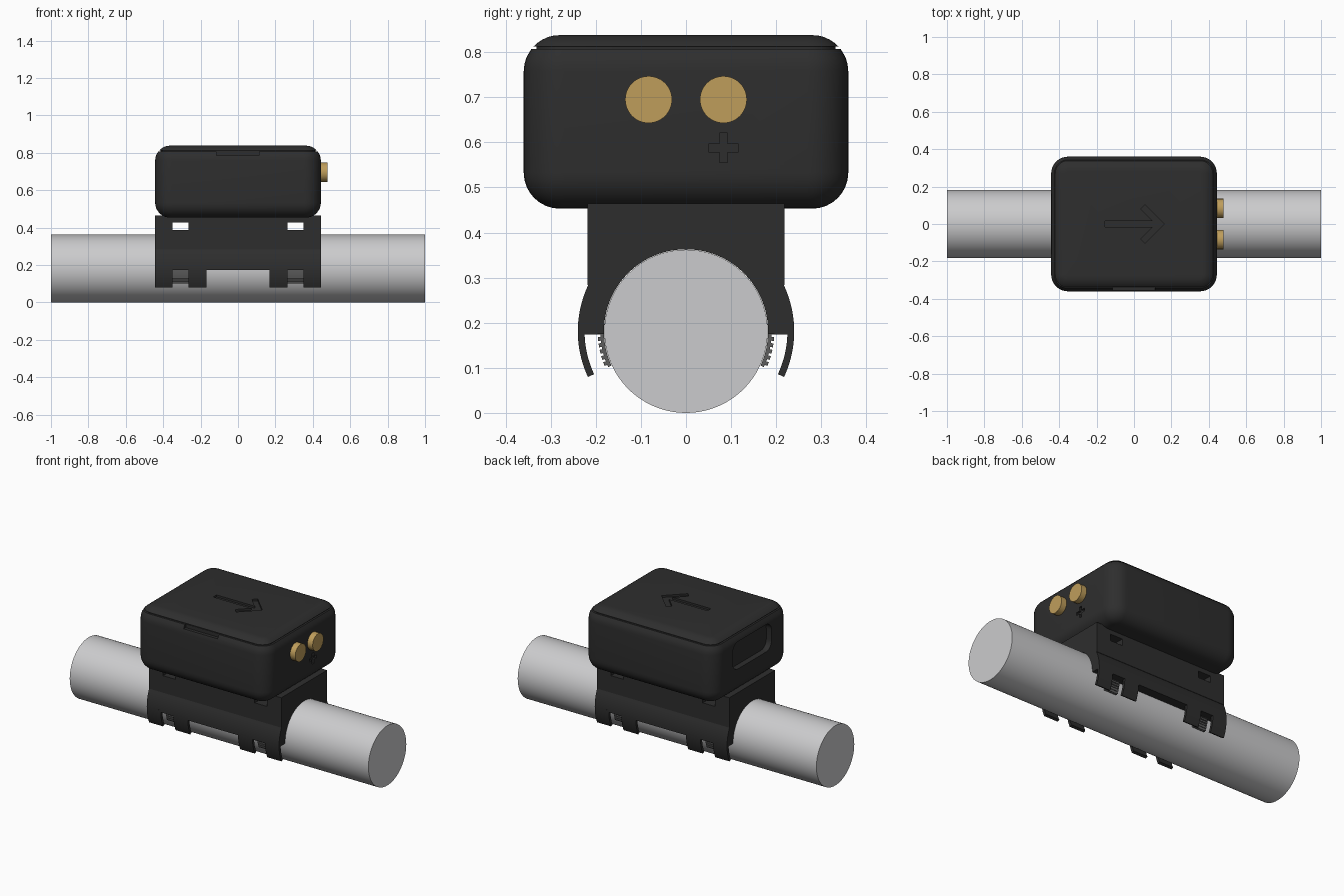
import bpy, bmesh, math

if "Cube" in bpy.data.objects:
    bpy.data.objects.remove(bpy.data.objects["Cube"])


def material(name, rgb):
    m = bpy.data.materials.new(name)
    m.diffuse_color = (*rgb, 1)
    m.use_nodes = True
    m.node_tree.nodes["Principled BSDF"].inputs["Base Color"].default_value = m.diffuse_color
    return m


BLACK = material("black plastic", (0.027, 0.027, 0.027))
GREY = material("dark grey rubber", (0.11, 0.11, 0.11))
STEEL = material("light grey pipe", (0.60, 0.60, 0.61))
GOLD = material("brass", (0.52, 0.34, 0.105))
PIPE_Z, PIPE_R = 0.181, 0.181


def finish(name, bm, mat):
    bmesh.ops.recalc_face_normals(bm, faces=bm.faces[:])
    me = bpy.data.meshes.new(name)
    bm.to_mesh(me)
    bm.free()
    me.materials.append(mat)
    ob = bpy.data.objects.new(name, me)
    bpy.context.collection.objects.link(ob)
    return ob


def loft(name, rings, mat):
    """Skin a list of equal closed rings and cap both ends."""
    bm = bmesh.new()
    vs = [[bm.verts.new(p) for p in ring] for ring in rings]
    n = len(vs[0])
    for a, b in zip(vs, vs[1:]):
        for i in range(n):
            j = (i + 1) % n
            bm.faces.new((a[i], a[j], b[j], b[i]))
    bm.faces.new(vs[0])
    bm.faces.new(vs[-1])
    return finish(name, bm, mat)


def prism(name, pts, axis, lo, hi, mat):
    """Extrude a 2D outline along an axis."""
    place = {"x": lambda p, h: (h, p[0], p[1]),
             "y": lambda p, h: (p[0], h, p[1]),
             "z": lambda p, h: (p[0], p[1], h)}[axis]
    return loft(name, [[place(p, h) for p in pts] for h in (lo, hi)], mat)


def arc(r, a0, a1, n, cx=0.0, cy=0.0):
    return [(cx + r * math.cos(math.radians(a0 + (a1 - a0) * i / n)),
             cy + r * math.sin(math.radians(a0 + (a1 - a0) * i / n))) for i in range(n + 1)]


def round_rect(hx, hy, r, cx=0.0, cy=0.0, n=8):
    pts = []
    for k, (sx, sy) in enumerate(((1, 1), (-1, 1), (-1, -1), (1, -1))):
        pts += arc(r, 90 * k, 90 * k + 90, n, cx + sx * (hx - r), cy + sy * (hy - r))
    return pts


def rect(x0, x1, y0, y1):
    return [(x0, y0), (x1, y0), (x1, y1), (x0, y1)]


def activate(ob):
    bpy.ops.object.select_all(action="DESELECT")
    bpy.context.view_layer.objects.active = ob
    ob.select_set(True)


def cut(ob, cutters):
    activate(ob)
    for c in cutters:
        c.hide_render = True
        mod = ob.modifiers.new("cut", "BOOLEAN")
        mod.operation, mod.solver, mod.object = "DIFFERENCE", "EXACT", c
        bpy.ops.object.modifier_apply(modifier=mod.name)
        bpy.data.objects.remove(c)


def smooth(ob, angle=30):
    activate(ob)
    bpy.ops.object.shade_smooth_by_angle(angle=math.radians(angle))


# Pipe
smooth(prism("pipe", arc(PIPE_R, 0, 360, 96, 0, PIPE_Z)[:-1], "x", -1, 1, STEEL))

# Housing: rounded box with a lid seam running around the top curve
HX, HY, Z0, Z1, R = 0.443, 0.36, 0.453, 0.838, 0.08
levels = []
for i in range(9):
    a = math.radians(90 * i / 8)
    levels.append((Z0 + R * (1 - math.sin(a)), R * (1 - math.cos(a))))
levels = [(z, d) for z, d in reversed(levels)]
top = lambda z: (z, R - math.sqrt(max(R * R - (z - Z1 + R) ** 2, 0)))
levels += [top(z) for z in (0.758, 0.774, 0.789, 0.807)]
levels += [(0.807, 0.028), (0.813, 0.028)]
levels += [top(z) for z in (0.813, 0.820, 0.828, 0.834, 0.8365, Z1)]
# keep the levels in rising order from the bottom face
low = sorted(levels[:9], key=lambda t: (t[0], -t[1]))
levels = low + levels[9:]
rings = [[(x, y, z) for x, y in round_rect(HX - d, HY - d, 0.09 - d)] for z, d in levels]
housing = loft("housing", rings, BLACK)

half = [(-0.155, -0.016), (0.101, -0.016), (0.037, -0.08), (0.06, -0.103)]
arrow = half + [(0.163, 0)] + [(x, -y) for x, y in reversed(half)]
a, b, cy, cz = 0.009, 0.033, 0.083, 0.588
plus = [(cy + u, cz + v) for u, v in (
    (-a, -b), (a, -b), (a, -a), (b, -a), (b, a), (a, a),
    (a, b), (-a, b), (-a, a), (-b, a), (-b, -a), (-a, -a))]
cut(housing, [
    prism("arrow_cutter", arrow, "z", Z1 - 0.012, Z1 + 0.05, BLACK),
    prism("plus_cutter", plus, "x", HX - 0.012, HX + 0.05, BLACK),
    prism("port_cutter", round_rect(0.185, 0.082, 0.05, 0, 0.69), "x", -HX - 0.05, -HX + 0.035, BLACK),
    prism("pry_slot_cutter", rect(-0.115, 0.112, 0.785, 0.81), "y", -HY - 0.05, -HY + 0.025, BLACK),
])
smooth(housing)

# Brass contacts
for label, y in (("left", -0.083), ("right", 0.083)):
    smooth(prism(label + "_contact", arc(0.052, 0, 360, 48, y, 0.695)[:-1], "x", 0.43, 0.478, GOLD))

# Saddle: block hollowed to sit on the pipe, flaring out at the sides
OUT, SLOT_X, SLOT_W = 0.24, 0.307, 0.042
t0 = -math.degrees(math.asin(0.008 / OUT))
t1 = math.degrees(math.asin(0.102 / OUT))
side = arc(OUT, t0, t1, 8, 0, PIPE_Z) + [(0.219, 0.284), (0.219, 0.465)]
inner = arc(0.182, 180 - t0, t0, 48, 0, PIPE_Z)
outline = side + [(-y, z) for y, z in reversed(side)] + inner
saddle = prism("saddle", outline, "x", -HX, HX, BLACK)
cut(saddle, [prism("strap_slot_cutter", rect(s * SLOT_X - SLOT_W, s * SLOT_X + SLOT_W, 0.387, 0.427),
                   "y", -0.4, 0.4, BLACK) for s in (-1, 1)])
smooth(saddle)

# Outer flaps beside each window, and ribbed inner fingers behind the windows
flap = arc(OUT, 1, -25, 10, 0, PIPE_Z) + arc(0.225, -25, 1, 10, 0, PIPE_Z)
ribs = []
for i in range(6):
    hi, mid, lo = 0.5 - 4.2 * i, -2.1 - 4.2 * i, -3.7 - 4.2 * i
    for r, ang in ((0.196, hi), (0.196, mid), (0.190, mid), (0.190, lo)):
        ribs += arc(r, ang, ang, 1, 0, PIPE_Z)[:1]
finger = ribs + arc(0.182, -24.7, 0.5, 10, 0, PIPE_Z)
for sy, yname in ((-1, "front"), (1, "back")):
    fl = [(sy * y, z) for y, z in flap]
    fi = [(sy * y, z) for y, z in finger]
    for sx, xname in ((-1, "left"), (1, "right")):
        for part, x0, x1 in (("outer", SLOT_X + SLOT_W, HX), ("inner", 0.168, SLOT_X - SLOT_W)):
            smooth(prism(f"{yname}_{xname}_{part}_flap", fl, "x", sx * x0, sx * x1, BLACK))
        prism(f"{yname}_{xname}_finger", fi, "x", sx * (SLOT_X - SLOT_W), sx * (SLOT_X + SLOT_W), GREY)
